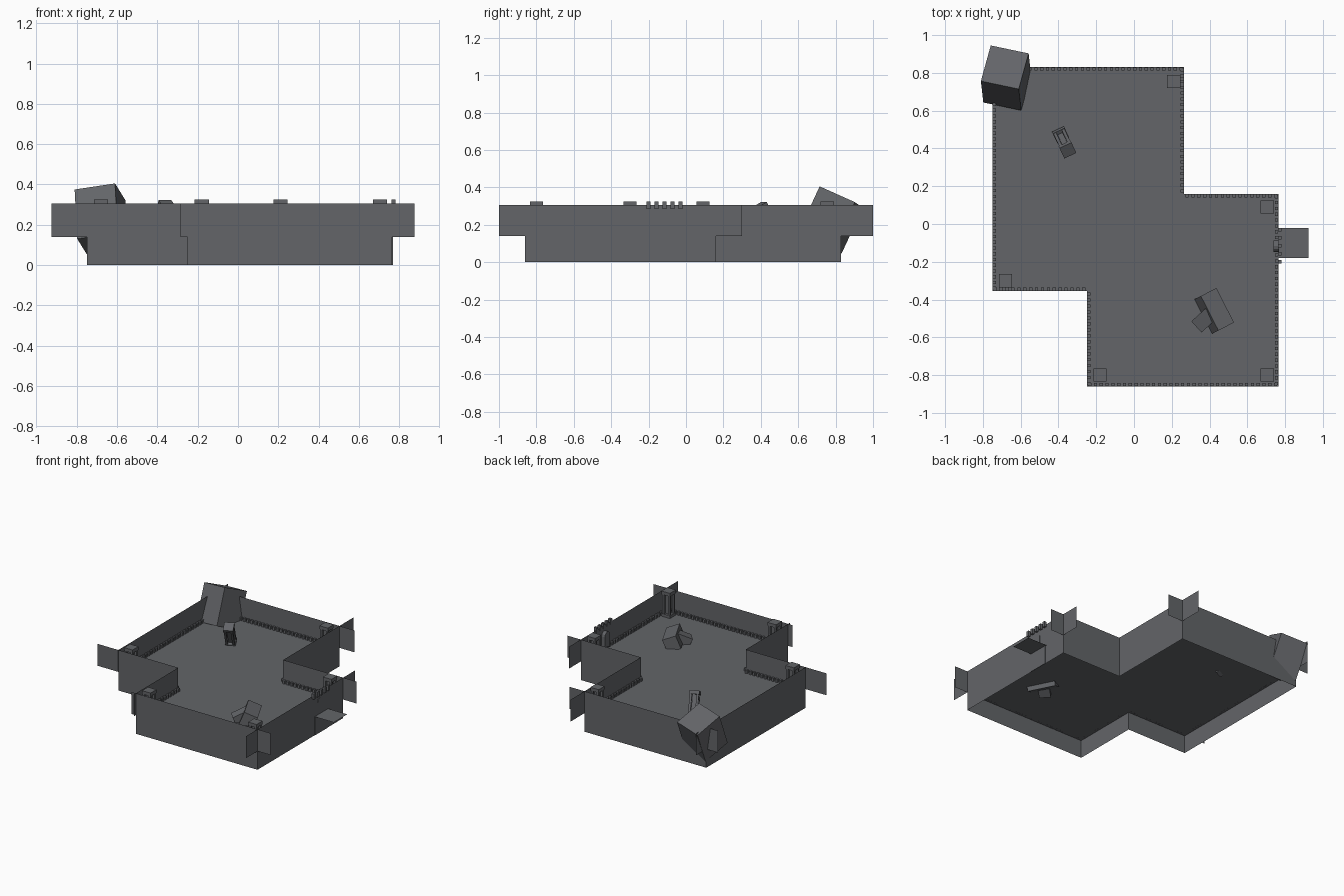
import bpy, bmesh, math
from mathutils import Matrix, Vector

if "Cube" in bpy.data.objects:
    bpy.data.objects.remove(bpy.data.objects["Cube"])

stone = bpy.data.materials.new("dark_grey_stone")
stone.diffuse_color = (0.125, 0.13, 0.14, 1)
stone.use_nodes = True
stone.node_tree.nodes["Principled BSDF"].inputs["Base Color"].default_value = stone.diffuse_color


def finish(name, bm):
    me = bpy.data.meshes.new(name)
    bm.to_mesh(me)
    bm.free()
    me.materials.append(stone)
    ob = bpy.data.objects.new(name, me)
    bpy.context.collection.objects.link(ob)
    return ob


def add_box(bm, center, size, rot=Matrix.Identity(4)):
    m = Matrix.Translation(center) @ rot @ Matrix.Diagonal((*size, 1))
    bmesh.ops.create_cube(bm, size=1, matrix=m)


def box(name, center, size, rot=Matrix.Identity(4)):
    bm = bmesh.new()
    add_box(bm, center, size, rot)
    return finish(name, bm)


def sheet(name, pts):
    bm = bmesh.new()
    bm.faces.new([bm.verts.new(p) for p in pts])
    return finish(name, bm)


# S-shaped plan, counter-clockwise
PLAN = [(-0.25, -0.86), (0.765, -0.86), (0.765, 0.16), (0.265, 0.16),
        (0.265, 0.83), (-0.75, 0.83), (-0.75, -0.355), (-0.25, -0.355)]
MID, TOP, FLOOR = 0.14, 0.305, 0.135

# floor sheet
sheet("floor", [(x, y, FLOOR) for x, y in PLAN])

# lower skirt wall, hollow with a thin rim
bm = bmesh.new()
f = bm.faces.new([bm.verts.new((x, y, 0)) for x, y in PLAN])
rim = bmesh.ops.inset_region(bm, faces=[f], thickness=0.018, use_boundary=True)["faces"]
bmesh.ops.delete(bm, geom=[f], context='FACES')
ext = bmesh.ops.extrude_face_region(bm, geom=rim, use_keep_orig=True)["geom"]
bmesh.ops.translate(bm, verts=[v for v in ext if isinstance(v, bmesh.types.BMVert)], vec=(0, 0, MID))
bmesh.ops.recalc_face_normals(bm, faces=bm.faces)
finish("lower_wall", bm)

# upper walls: thin sheets running past the corners
for i, (y, x0, x1) in enumerate([(-0.86, -0.285, 0.875), (0.16, 0.265, 0.875),
                                 (0.83, -0.85, 0.39), (-0.355, -0.925, -0.25)]):
    sheet(f"upper_wall_x_{i}", [(x0, y, MID), (x1, y, MID), (x1, y, TOP), (x0, y, TOP)])
for i, (x, y0, y1) in enumerate([(0.765, -1.0, 0.30), (0.265, 0.16, 1.0),
                                 (-0.75, -0.36, 0.95), (-0.25, -0.88, -0.355)]):
    sheet(f"upper_wall_y_{i}", [(x, y0, MID), (x, y1, MID), (x, y1, TOP), (x, y0, TOP)])

# row of small blocks along the foot of the walls
bm = bmesh.new()
for i, a in enumerate(PLAN):
    a, b = Vector(a), Vector(PLAN[(i + 1) % len(PLAN)])
    d = (b - a).normalized()
    n = Vector((-d.y, d.x))
    count = int((b - a).length / 0.03)
    step = (b - a).length / count
    for k in range(count):
        p = a + d * step * (k + 0.5) + n * 0.01
        add_box(bm, (p.x, p.y, 0.147), (0.017, 0.017, 0.025))
finish("wall_foot_blocks", bm)


# pillar: base, cap, four posts and a core
def pillar(name, matrix, h=0.19):
    bm = bmesh.new()
    add_box(bm, (0, 0, 0.01), (0.07, 0.07, 0.02))
    add_box(bm, (0, 0, h - 0.0125), (0.07, 0.07, 0.025))
    add_box(bm, (0, 0, h / 2), (0.03, 0.03, h - 0.03))
    for sx in (-1, 1):
        for sy in (-1, 1):
            add_box(bm, (sx * 0.024, sy * 0.024, h / 2), (0.016, 0.016, h - 0.03))
    bm.transform(matrix)
    finish(name, bm)


for i, (x, y) in enumerate([(0.21, 0.755), (0.705, 0.09), (0.705, -0.8),
                            (-0.18, -0.8), (-0.68, -0.3)]):
    pillar(f"pillar_{i}", Matrix.Translation((x, y, FLOOR)))

# leaning pillar
tilt = Matrix.Rotation(math.radians(25), 4, 'Z') @ Matrix.Rotation(math.radians(30), 4, 'X')
pillar("leaning_pillar", Matrix.Translation((-0.39, 0.475, 0.14)) @ tilt, 0.19)

# fallen blocks
box("fallen_slab", (0.425, -0.46, 0.17), (0.10, 0.205, 0.10),
    Matrix.Rotation(math.radians(27), 4, 'Z') @ Matrix.Rotation(math.radians(22), 4, 'Y'))
box("fallen_block", (0.38, -0.5, 0.16), (0.11, 0.08, 0.08),
    Matrix.Rotation(math.radians(42), 4, 'Z') @ Matrix.Rotation(math.radians(-25), 4, 'Y'))

# big tilted block on the back left corner
w = Vector((0.967, -0.203, 0.145)).normalized()
l = Vector((0.22, 0.89, -0.4))
l = (l - w * l.dot(w)).normalized()
h = w.cross(l)
c = Vector((-0.81, 0.757, 0.375)) + w * 0.103 + l * 0.106 - h * 0.135
box("corner_boulder", c, (0.207, 0.213, 0.27), Matrix((w, l, h)).transposed().to_4x4())

# gate: arched door through the right wall, battlements and landing
bm = bmesh.new()
yc, r = -0.117, 0.03
prof = [(yc - r, MID), (yc, MID + 0.015), (yc + r, MID)]
prof += [(yc + r * math.cos(t * math.pi / 6), 0.235 + r * math.sin(t * math.pi / 6)) for t in range(7)]
f = bm.faces.new([bm.verts.new((0.738, y, z)) for y, z in prof])
ext = bmesh.ops.extrude_face_region(bm, geom=[f], use_keep_orig=True)["geom"]
bmesh.ops.translate(bm, verts=[v for v in ext if isinstance(v, bmesh.types.BMVert)], vec=(0.03, 0, 0))
bmesh.ops.recalc_face_normals(bm, faces=bm.faces)
finish("gate_door", bm)
bm = bmesh.new()
for k in range(5):
    add_box(bm, (0.772, -0.2 + k * 0.0425, 0.305), (0.02, 0.02, 0.04))
finish("gate_battlements", bm)
sheet("gate_landing", [(0.765, -0.18, MID), (0.925, -0.18, MID), (0.925, -0.02, MID), (0.765, -0.02, MID)])
box("gate_foot_panel", (0.766, -0.105, 0.07), (0.005, 0.15, 0.139))
